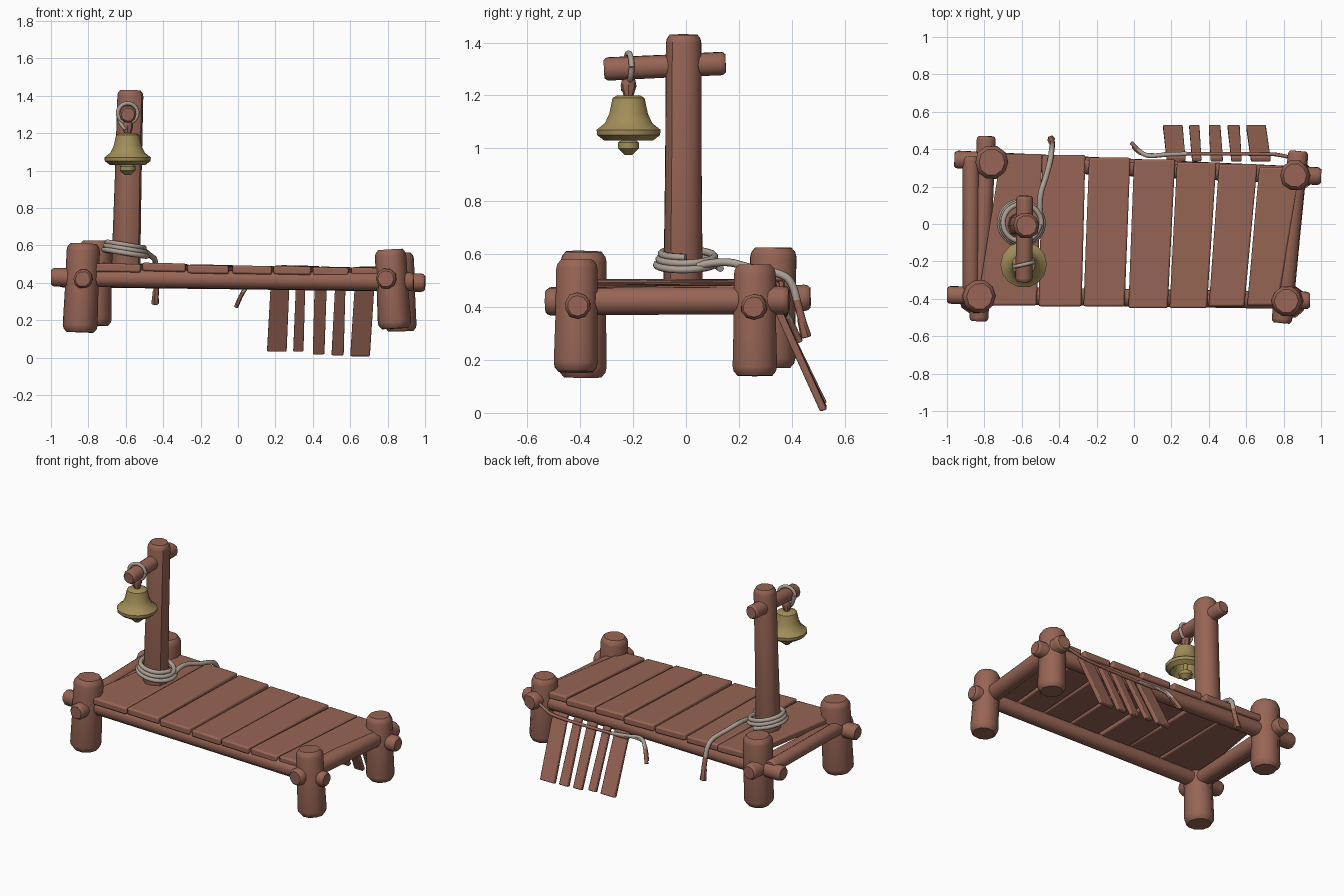
import bpy, bmesh, math, random
from mathutils import Vector

random.seed(4)
if "Cube" in bpy.data.objects:
    bpy.data.objects.remove(bpy.data.objects["Cube"])


def material(name, rgb):
    m = bpy.data.materials.new(name)
    m.use_nodes = True
    m.diffuse_color = (*rgb, 1)
    m.node_tree.nodes["Principled BSDF"].inputs["Base Color"].default_value = (*rgb, 1)
    return m


WOOD = material("red brown wood", (0.31, 0.13, 0.09))
ROPE = material("grey rope", (0.42, 0.35, 0.30))
BRASS = material("dull brass", (0.36, 0.27, 0.10))


def activate(ob):
    bpy.ops.object.select_all(action='DESELECT')
    ob.select_set(True)
    bpy.context.view_layer.objects.active = ob


def smooth(ob, degrees=40):
    activate(ob)
    bpy.ops.object.shade_smooth_by_angle(angle=math.radians(degrees))


def finish(name, bm, mat, degrees=40):
    bmesh.ops.recalc_face_normals(bm, faces=bm.faces)
    me = bpy.data.meshes.new(name)
    bm.to_mesh(me)
    bm.free()
    me.materials.append(mat)
    ob = bpy.data.objects.new(name, me)
    bpy.context.collection.objects.link(ob)
    smooth(ob, degrees)
    return ob


def loft(bm, rings):
    """Skin a list of point rings and cap both ends."""
    rows = [[bm.verts.new(p) for p in ring] for ring in rings]
    n = len(rows[0])
    for a, b in zip(rows, rows[1:]):
        for i in range(n):
            bm.faces.new((a[i], a[(i + 1) % n], b[(i + 1) % n], b[i]))
    bm.faces.new(rows[0])
    bm.faces.new(rows[-1])


def log(name, a, b, r0, r1=None, sides=10, rough=0.04):
    """Hewn log between two points, with rounded ends."""
    a, b = Vector(a), Vector(b)
    r1 = r1 or r0
    axis = b - a
    turn = Vector((0, 0, 1)).rotation_difference(axis)
    c = 0.2 * r0 / axis.length
    bm, rings = bmesh.new(), []
    wobble = [1 + random.uniform(-rough, rough) for _ in range(sides)]
    for t, k in ((0, .78), (c, .95), (2 * c, 1), (.5, .98), (1 - 2 * c, 1), (1 - c, .95), (1, .78)):
        r = (r0 + (r1 - r0) * t) * k
        rings.append([a + axis * t + turn @ Vector((
            r * w * math.cos(math.tau * i / sides), r * w * math.sin(math.tau * i / sides), 0))
            for i, w in enumerate(wobble)])
    loft(bm, rings)
    return finish(name, bm, WOOD, 45)


def board(name, end_a, end_b, bevel):
    """Flat board lofted between two four-point ends."""
    bm = bmesh.new()
    loft(bm, [end_a, end_b])
    ob = finish(name, bm, WOOD)
    mod = ob.modifiers.new("worn edges", 'BEVEL')
    mod.width, mod.segments = bevel, 2
    return ob


def rope(name, points, r=0.015, brown_below=None):
    cu = bpy.data.curves.new(name, 'CURVE')
    cu.dimensions = '3D'
    cu.bevel_depth, cu.bevel_resolution = r, 2
    cu.use_fill_caps = True
    sp = cu.splines.new('NURBS')
    sp.points.add(len(points) - 1)
    for p, co in zip(sp.points, points):
        p.co = (*co, 1)
    sp.order_u, sp.resolution_u, sp.use_endpoint_u = 3, 5, True
    ob = bpy.data.objects.new(name, cu)
    bpy.context.collection.objects.link(ob)
    activate(ob)
    bpy.ops.object.convert(target='MESH')
    ob = bpy.context.object
    ob.data.materials.clear()
    ob.data.materials.append(ROPE)
    ob.data.materials.append(WOOD)
    for f in ob.data.polygons:
        f.material_index = int(brown_below is not None and f.center.z < brown_below)
    smooth(ob, 60)
    return ob


def lathe(name, cx, cy, profile, mat, sides=14):
    bm = bmesh.new()
    loft(bm, [[(cx + r * math.cos(math.tau * i / sides), cy + r * math.sin(math.tau * i / sides), z)
               for i in range(sides)] for r, z in profile])
    return finish(name, bm, mat)


# Corner posts
log("front_right_post", (-.845, -.39, .135), (-.825, -.385, .61), .095, .09)
log("front_left_post", (.84, -.415, .155), (.815, -.41, .578), .088, .082)
log("back_right_post", (-.765, .325, .17), (-.76, .33, .625), .09)
log("back_left_post", (.87, .26, .14), (.86, .26, .56), .086, .08)

# Frame beams
log("front_beam", (-1, -.38, .43), (.94, -.41, .405), .05)
log("back_beam", (-.96, .345, .425), (1, .255, .4), .05)
log("right_beam", (-.83, -.52, .42), (-.79, .47, .435), .052)
log("left_beam", (.79, -.53, .42), (.88, .39, .425), .055)
log("right_inner_rail", (-.87, -.42, .44), (-.87, .36, .45), .045)

# Deck boards: back edge pair, front edge pair, back and front ends
boards = [((-.71, -.49), (-.84, -.52), .375, -.435),
          ((-.49, -.26), (-.51, -.28), .37, -.44),
          ((-.24, -.02), (-.27, -.05), .355, -.44),
          ((0, .22), (-.03, .18), .345, -.45),
          ((.23, .44), (.19, .39), .33, -.45),
          ((.455, .66), (.4, .59), .32, -.44),
          ((.67, .89), (.605, .77), .305, -.435)]
for n, (back, front, y1, y0) in enumerate(boards):
    ends = []
    for (xa, xb), y in ((back, y1), (front, y0)):
        z = .508 - .004 * n + random.uniform(-.004, .004)
        ends.append([(xa, y, z - .045), (xb, y, z - .05), (xb, y, z - .005), (xa, y, z)])
    board(f"deck_board_{n + 1}", *ends, .01)

# Bell mast and arm
log("mast", (-.6, -.01, .47), (-.575, -.008, 1.43), .079, .071)
log("mast_arm", (-.588, -.31, 1.3), (-.584, .15, 1.322), .046)

# Bell, clapper and hanger
BX, BY = -.59, -.217
lathe("bell", BX, BY, [(.045, 1.2), (.062, 1.19), (.075, 1.13), (.092, 1.095), (.124, 1.07),
                       (.122, 1.05), (.095, 1.03), (.075, 1.05), (.05, 1.15)], BRASS)
lathe("clapper", BX, BY, [(.012, 1.15), (.012, 1.04), (.042, 1.022), (.042, 1.0), (.015, .975)], BRASS, 10)
lathe("bell_hanger", BX, BY, [(.014, 1.185), (.03, 1.235), (.025, 1.26), (.012, 1.28)], WOOD, 8)
rope("bell_loop", [(BX + .054 * math.cos(a), BY + .012 * math.cos(a), 1.307 + .054 * math.sin(a))
                   for a in (math.tau * i / 12 for i in range(13))], .011)
rope("bell_cord", [(BX - .05, BY, 1.31), (BX - .055, BY, 1.26), (BX - .01, BY - .02, 1.22)], .01)

# Coiled rope at the mast foot, running off the back of the deck
coil = []
for i in range(34):
    a = math.tau * i / 12 + 1.5
    r = .125 - .0008 * i
    x = r * math.cos(a)
    coil.append((-.6 + x, .005 + r * math.sin(a), .548 + .0018 * i - .2 * x))
rope("coiled_rope", coil, .014)
rope("trailing_rope", [(-.5, .04, .555), (-.51, .14, .58), (-.47, .25, .545), (-.445, .35, .53),
                       (-.44, .4, .5), (-.435, .42, .42), (-.44, .455, .29)], .015, .43)
log("rope_tip", (-.44, .435, .36), (-.443, .455, .285), .016, .022, 6)

# Hanging slats: top pair, bottom pair, bottom height
slats = [((.175, .275), (.155, .26), .03), ((.31, .36), (.295, .35), .03), ((.41, .475), (.4, .462), .015),
         ((.52, .575), (.5, .565), .01), ((.625, .73), (.6, .705), .005)]
for n, (top, low, z0) in enumerate(slats):
    ends = [[(xa, y - .013, z - .004), (xb, y - .013, z - .004), (xb, y + .013, z + .004), (xa, y + .013, z + .004)]
            for (xa, xb), y, z in ((top, .345, .395), (low, .52, z0 + .004))]
    board(f"hanging_slat_{n + 1}", *ends, .006)

# Ropes that carry the slats
rope("slat_rope", [(.16, .375, .375), (.4, .375, .37), (.72, .375, .375), (.78, .37, .4), (.86, .35, .43)], .01, .5)
rope("slat_rope_end", [(.28, .375, .375), (.16, .372, .385), (.08, .36, .4), (.03, .385, .37), (-.01, .43, .27)], .012, .35)
rope("slat_rope_strand", [(.14, .37, .385), (.06, .37, .39), (.02, .38, .34), (-.005, .41, .28)], .008, .35)
